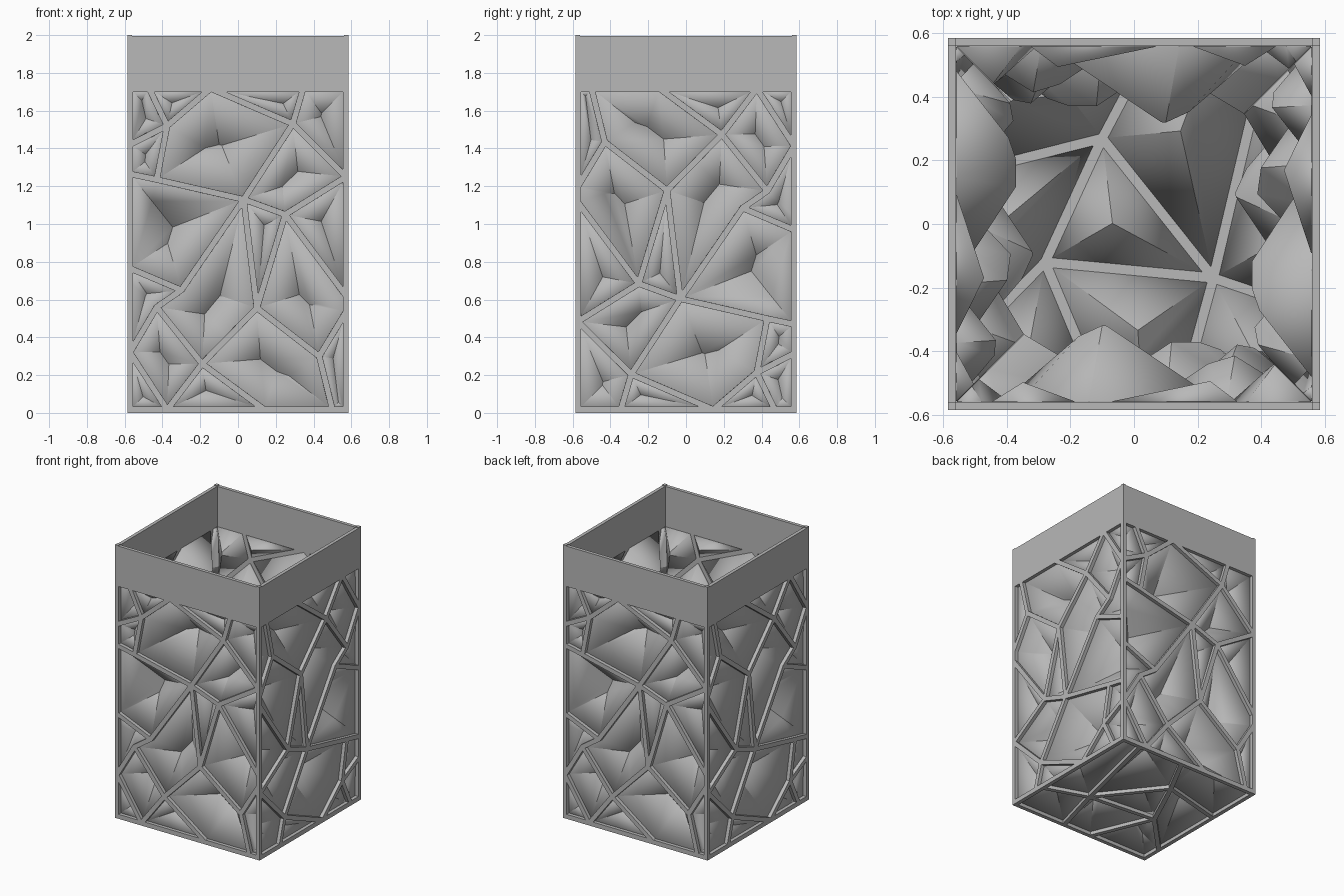
import bpy, bmesh, math
from mathutils import Vector, Matrix

if "Cube" in bpy.data.objects:
    bpy.data.objects.remove(bpy.data.objects["Cube"])

HALF, THICK, STRUT = 0.585, 0.026, 0.016   # outer half width, plate thickness, half strut width
W, LOW, TOP = 0.572, 0.017, 1.717          # panel border centre lines

grey = bpy.data.materials.new("plain grey")
grey.use_nodes = True
grey.diffuse_color = (0.48, 0.48, 0.48, 1)
grey.node_tree.nodes["Principled BSDF"].inputs["Base Color"].default_value = grey.diffuse_color


def finish(bm, name, smooth=False):
    mesh = bpy.data.meshes.new(name)
    bm.to_mesh(mesh)
    bm.free()
    mesh.materials.append(grey)
    ob = bpy.data.objects.new(name, mesh)
    bpy.context.collection.objects.link(ob)
    if smooth:
        bpy.ops.object.select_all(action='DESELECT')
        ob.select_set(True)
        bpy.context.view_layer.objects.active = ob
        bpy.ops.object.shade_smooth_by_angle(angle=math.radians(30))
    return ob


def box(name, lo, hi):
    bm = bmesh.new()
    bmesh.ops.create_cube(bm, size=1)
    lo, hi = Vector(lo), Vector(hi)
    for v in bm.verts:
        v.co = (lo + hi) / 2 + v.co * (hi - lo)
    return finish(bm, name)


def inset(poly):
    """Inset a counter-clockwise polygon; return its points and inward normals."""
    n = len(poly)
    dirs = [(poly[(i + 1) % n] - poly[i]).normalized() for i in range(n)]
    norms = [Vector((-d.y, d.x)) for d in dirs]
    pts = []
    for i in range(n):
        a, b = norms[i - 1], norms[i]
        pts.append(poly[i] + (a + b) * STRUT / (1 + a.dot(b)))
    return pts, norms, dirs


def roof_piece(pts, norms, skip=None, cut=None):
    """45 degree hip roof over a polygon, as a big box trimmed by planes."""
    bm = bmesh.new()
    bmesh.ops.create_cube(bm, size=6)
    for v in bm.verts:
        v.co.z = max(v.co.z, -0.05)

    def trim(co, no, fill):
        res = bmesh.ops.bisect_plane(bm, geom=bm.verts[:] + bm.edges[:] + bm.faces[:], dist=1e-6,
                                     plane_co=co, plane_no=no, clear_outer=True)
        edges = [e for e in res["geom_cut"] if isinstance(e, bmesh.types.BMEdge)]
        if fill and len(edges) > 2:
            bmesh.ops.contextual_create(bm, geom=edges)

    for i, (p, n) in enumerate(zip(pts, norms)):
        if i != skip:
            trim((p.x, p.y, 0), Vector((-n.x, -n.y, 1)).normalized(), True)
    if cut:
        trim(cut[0].to_3d(), cut[1].to_3d().normalized(), False)
    trim((0, 0, 0), (0, 0, -1), False)
    faces = []
    for f in bm.faces:
        f.normal_update()
        co = [v.co.copy() for v in f.verts]
        faces.append(co if f.normal.z > 0 else co[::-1])
    bm.free()
    return faces


def roof(pts, norms, dirs):
    n = len(pts)
    reflex = [i for i in range(n) if dirs[i - 1].cross(dirs[i]) < -0.02]
    if not reflex:
        return roof_piece(pts, norms)
    r = reflex[0]
    a, b = (r - 1) % n, r
    side = norms[a] - norms[b]
    return (roof_piece(pts, norms, b, (pts[r], -side)) +
            roof_piece(pts, norms, a, (pts[r], side)))


def panel_shapes(nodes, cells):
    """Faces of the strut lattice and of the sunken facets, w pointing inward."""
    struts, facets = [], []
    for cell in cells:
        poly = [Vector(nodes[k]) for k in cell.split()]
        n = len(poly)
        if sum(poly[i - 1].cross(poly[i]) for i in range(n)) < 0:
            poly.reverse()
        pts, norms, dirs = inset(poly)
        for i in range(n):
            j = (i + 1) % n
            at = lambda p, w: Vector((p.x, p.y, w))
            for w in (0, THICK):
                struts.append([at(poly[i], w), at(poly[j], w), at(pts[j], w), at(pts[i], w)])
            struts.append([at(pts[i], 0), at(pts[j], 0), at(pts[j], THICK), at(pts[i], THICK)])
        facets += [[v + Vector((0, 0, THICK)) for v in f] for f in roof(pts, norms, dirs)]
    return struts, facets


def place(name, faces, matrix, shell=False):
    bm = bmesh.new()
    for f in faces:
        bm.faces.new([bm.verts.new(matrix @ v) for v in f])
    bmesh.ops.remove_doubles(bm, verts=bm.verts[:], dist=2e-4)
    if not shell:
        bmesh.ops.recalc_face_normals(bm, faces=bm.faces[:])
    ob = finish(bm, name, smooth=shell)
    if shell:
        mod = ob.modifiers.new("shell", 'SOLIDIFY')
        mod.thickness, mod.offset = 0.003, 0


# Wall lattice: inner joints A-J, border joints by side (t, l, b, r) and corners
wall_nodes = dict(
    A=(.03, 1.13), B=(.25, 1.05), C=(.10, .555), D=(-.19, .26), E=(-.375, 1.52),
    F=(.29, 1.53), G=(-.43, 1.235), H=(-.30, .65), I=(-.43, .56), J=(.43, .30),
    ta=(-.47, TOP), tb=(-.145, TOP), tc=(.345, TOP),
    la=(-W, 1.42), lb=(-W, 1.265), lc=(-W, .765), ld=(-W, .32),
    ba=(-.375, LOW), bb=(.14, LOW), bc=(.50, LOW),
    ra=(W, 1.25), rb=(W, .62), rc=(W, .535),
    tl=(-W, TOP), tr=(W, TOP), bl=(-W, LOW), br=(W, LOW))
wall_cells = ["tl ta E la", "la E G lb", "ta tb E", "E tb F A G", "tb tc F", "F tc tr ra",
              "F ra B A", "B ra rb", "A B C", "lb G A H lc", "lc H I ld", "A C D I H",
              "I D ba ld", "ld ba bl", "D bb ba", "D C J bc bb", "C B rb rc J", "J rc br bc"]

# Floor lattice
floor_nodes = dict(
    A=(-.10, .27), B=(-.28, -.12), C=(.25, -.17),
    ta=(.06, W), tb=(.425, W), la=(-W, .15), lb=(-W, -.42),
    ba=(-.09, -W), bb=(.14, -W), ra=(W, -.28),
    tl=(-W, W), tr=(W, W), bl=(-W, -W), br=(W, -W))
floor_cells = ["A B C", "A C tb ta", "A ta tl la", "A la lb B", "B lb bl ba",
               "B ba bb C", "C bb br ra", "C ra tr tb"]

# Front wall stands upright; the side wall is the same panel turned upside down
front = Matrix(((1, 0, 0, 0), (0, 0, 1, -HALF), (0, 1, 0, 0), (0, 0, 0, 1)))
side = Matrix(((0, 0, -1, HALF), (-1, 0, 0, 0), (0, -1, 0, LOW + TOP), (0, 0, 0, 1)))
turn = Matrix.Rotation(math.pi, 4, 'Z')
struts, facets = panel_shapes(wall_nodes, wall_cells)
for name, m in (("front", front), ("left", side), ("back", turn @ front), ("right", turn @ side)):
    place(name + "_wall_struts", struts, m)
    place(name + "_wall_facets", facets, m, True)

struts, facets = panel_shapes(floor_nodes, floor_cells)
place("floor_struts", struts, Matrix.Identity(4))
place("floor_facets", facets, Matrix.Identity(4), True)

# Corner posts, top band and bottom rails
IN = 0.56
for sx, px in ((-1, "right"), (1, "left")):
    for sy, py in ((-1, "front"), (1, "back")):
        xs, ys = sorted((sx * IN, sx * HALF)), sorted((sy * IN, sy * HALF))
        box(f"{py}_{px}_post", (xs[0], ys[0], 0), (xs[1], ys[1], 2))
for s, a, b in ((-1, "front", "right"), (1, "back", "left")):
    lo, hi = sorted((s * IN, s * HALF))
    for part, z0, z1 in (("band", 1.70, 1.995), ("rail", 0, 0.033)):
        box(f"{a}_{part}", (-IN, lo, z0), (IN, hi, z1))
        box(f"{b}_{part}", (lo, -IN, z0), (hi, IN, z1))
